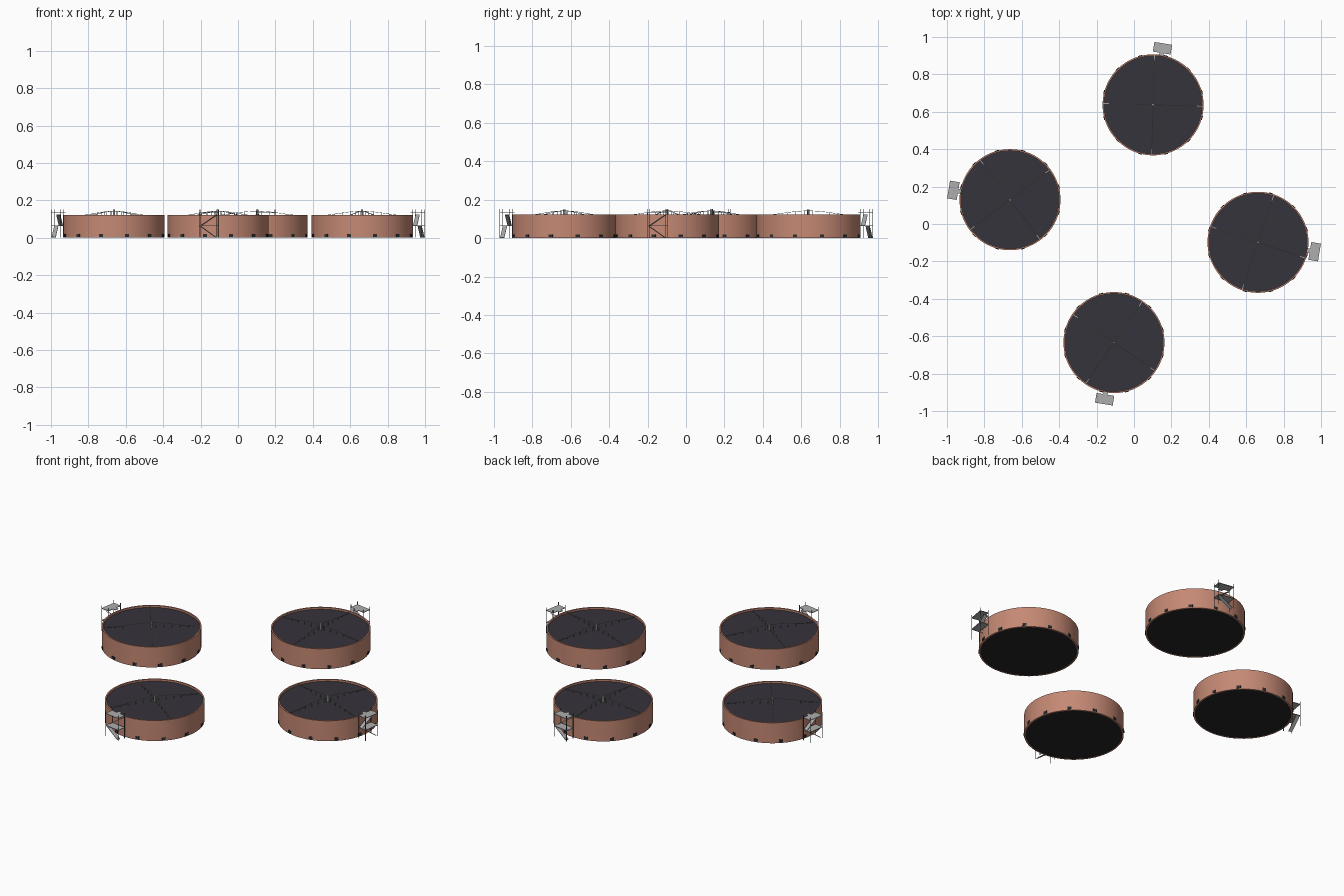
import bpy, bmesh, math
from mathutils import Matrix, Vector

if "Cube" in bpy.data.objects:
    bpy.data.objects.remove(bpy.data.objects["Cube"])


def mat(name, c):
    m = bpy.data.materials.new(name)
    m.diffuse_color = (*c, 1)
    m.use_nodes = True
    m.node_tree.nodes["Principled BSDF"].inputs["Base Color"].default_value = m.diffuse_color
    return m


CLAY = mat("clay_wall", (0.56, 0.25, 0.175))
ROOF = mat("dark_roof", (0.036, 0.033, 0.044))
BLACK = mat("black_base", (0.018, 0.018, 0.019))
VENT = mat("vent_dark", (0.022, 0.027, 0.032))
GREY = mat("light_grey_deck", (0.42, 0.42, 0.42))
STEEL = mat("steel_frame", (0.13, 0.15, 0.16))
PIPE = mat("pale_pipe", (0.36, 0.35, 0.34))

R, H, ROOF_Z = 0.27, 0.122, 0.111


def finish(bm, name, material, place, smooth=False):
    bmesh.ops.recalc_face_normals(bm, faces=bm.faces)
    me = bpy.data.meshes.new(name)
    bm.to_mesh(me)
    bm.free()
    ob = bpy.data.objects.new(name, me)
    bpy.context.collection.objects.link(ob)
    me.materials.append(material)
    ob.matrix_world = place
    if smooth:
        bpy.ops.object.select_all(action='DESELECT')
        ob.select_set(True)
        bpy.context.view_layer.objects.active = ob
        bpy.ops.object.shade_smooth_by_angle(angle=math.radians(35))
    return ob


def add_box(bm, lo, hi, m=Matrix()):
    lo, hi = Vector(lo), Vector(hi)
    s = Matrix.Diagonal((*(hi - lo), 1))
    bmesh.ops.create_cube(bm, size=1, matrix=m @ Matrix.Translation((lo + hi) / 2) @ s)


def add_bar(bm, a, b, w, t):
    # flat bar from a to b: w across (horizontal), t thick
    a, b = Vector(a), Vector(b)
    d = (b - a).normalized()
    side = d.cross(Vector((0, 0, 1))).normalized()
    up = side.cross(d)
    rot = Matrix((d, side, up)).transposed().to_4x4()
    m = Matrix.Translation((a + b) / 2) @ rot
    bmesh.ops.create_cube(bm, size=1, matrix=m @ Matrix.Diagonal(((b - a).length, w, t, 1)))


def revolve(profile, seg=96):
    # closed profile of (radius, z) turned around the z axis
    bm = bmesh.new()
    rings = [[bm.verts.new((r * math.cos(2 * math.pi * i / seg),
                            r * math.sin(2 * math.pi * i / seg), z))
              for i in range(seg)] for r, z in profile]
    for k, a in enumerate(rings):
        b = rings[(k + 1) % len(rings)]
        for i in range(seg):
            j = (i + 1) % seg
            bm.faces.new((a[i], a[j], b[j], b[i]))
    return bm


def disc(r, z0, z1):
    bm = bmesh.new()
    bmesh.ops.create_cone(bm, cap_ends=True, segments=96, radius1=r, radius2=r,
                          depth=z1 - z0, matrix=Matrix.Translation((0, 0, (z0 + z1) / 2)))
    return bm


def tank(n, x, y, stair_deg, cross_deg):
    at = Matrix.Translation((x, y, 0))
    # wall ring, roof and base
    finish(revolve([(R, 0), (R, H), (R - 0.008, H), (R - 0.008, 0)]),
           f"tank_wall_{n}", CLAY, at, True)
    finish(disc(R - 0.008, ROOF_Z - 0.004, ROOF_Z), f"tank_roof_{n}", ROOF, at)
    finish(disc(R - 0.008, 0.001, 0.005), f"tank_base_{n}", BLACK, at)

    # vents around the foot
    bm = bmesh.new()
    for k in range(12):
        add_box(bm, (R - 0.005, -0.011, 0.005), (R + 0.003, 0.011, 0.02),
                Matrix.Rotation(math.radians(15 + 30 * k), 4, 'Z'))
    finish(bm, f"foot_vents_{n}", VENT, at)

    # arched pipes crossing the roof, on short stubs
    cross = at @ Matrix.Rotation(math.radians(cross_deg), 4, 'Z')
    bm = bmesh.new()
    arc = lambda r: 0.117 + 0.025 * (0.5 + 0.5 * math.cos(math.pi * r / R))
    for k in range(4):
        d = Matrix.Rotation(k * math.pi / 2, 4, 'Z')
        rs = [0.262 * i / 12 for i in range(13)]
        for a, b in zip(rs, rs[1:]):
            add_bar(bm, d @ Vector((a, 0, arc(a))), d @ Vector((b, 0, arc(b))), 0.004, 0.002)
        for r in rs[1::2]:
            add_box(bm, (r - 0.001, -0.001, ROOF_Z), (r + 0.001, 0.001, arc(r)), d)
    finish(bm, f"roof_pipes_{n}", PIPE, cross)

    # centre post
    bm = bmesh.new()
    bmesh.ops.create_cone(bm, cap_ends=True, segments=16, radius1=0.006, radius2=0.006,
                          depth=0.04, matrix=Matrix.Translation((0, 0, 0.13)))
    finish(bm, f"centre_post_{n}", PIPE, cross, True)

    # stair tower: local x points away from the tank
    st = at @ Matrix.Rotation(math.radians(stair_deg), 4, 'Z')
    r0, r1, t, mid, top = 0.281, 0.333, 0.048, 0.065, 0.136
    bm = bmesh.new()
    for z in (mid, top):
        add_box(bm, (r0, -t, z - 0.003), (r1, t, z))
    add_box(bm, (R - 0.006, -0.012, top - 0.003), (r0, 0.012, top))
    finish(bm, f"stair_decks_{n}", GREY, st)
    bm = bmesh.new()
    add_bar(bm, (0.320, 0.04, 0.003), (0.320, -0.044, mid - 0.002), 0.022, 0.003)
    add_bar(bm, (0.295, -0.044, mid), (0.295, 0.04, top - 0.014), 0.022, 0.003)
    finish(bm, f"stair_flights_{n}", GREY, st)
    bm = bmesh.new()
    for px in (r0, r1):
        for py in (-t, t):
            sx = 0.001 if px == r0 else -0.001
            sy = 0.001 if py < 0 else -0.001
            add_box(bm, (px + sx - 0.0012, py + sy - 0.0012, 0),
                    (px + sx + 0.0012, py + sy + 0.0012, 0.152))
    finish(bm, f"stair_posts_{n}", STEEL, st)


for n, args in enumerate([(0.102, 0.637, 80.6, 88.4), (-0.663, 0.130, 170.6, 37),
                          (-0.107, -0.634, -99.4, 55.5), (0.663, -0.098, -9.4, 71.5)], 1):
    tank(n, *args)
